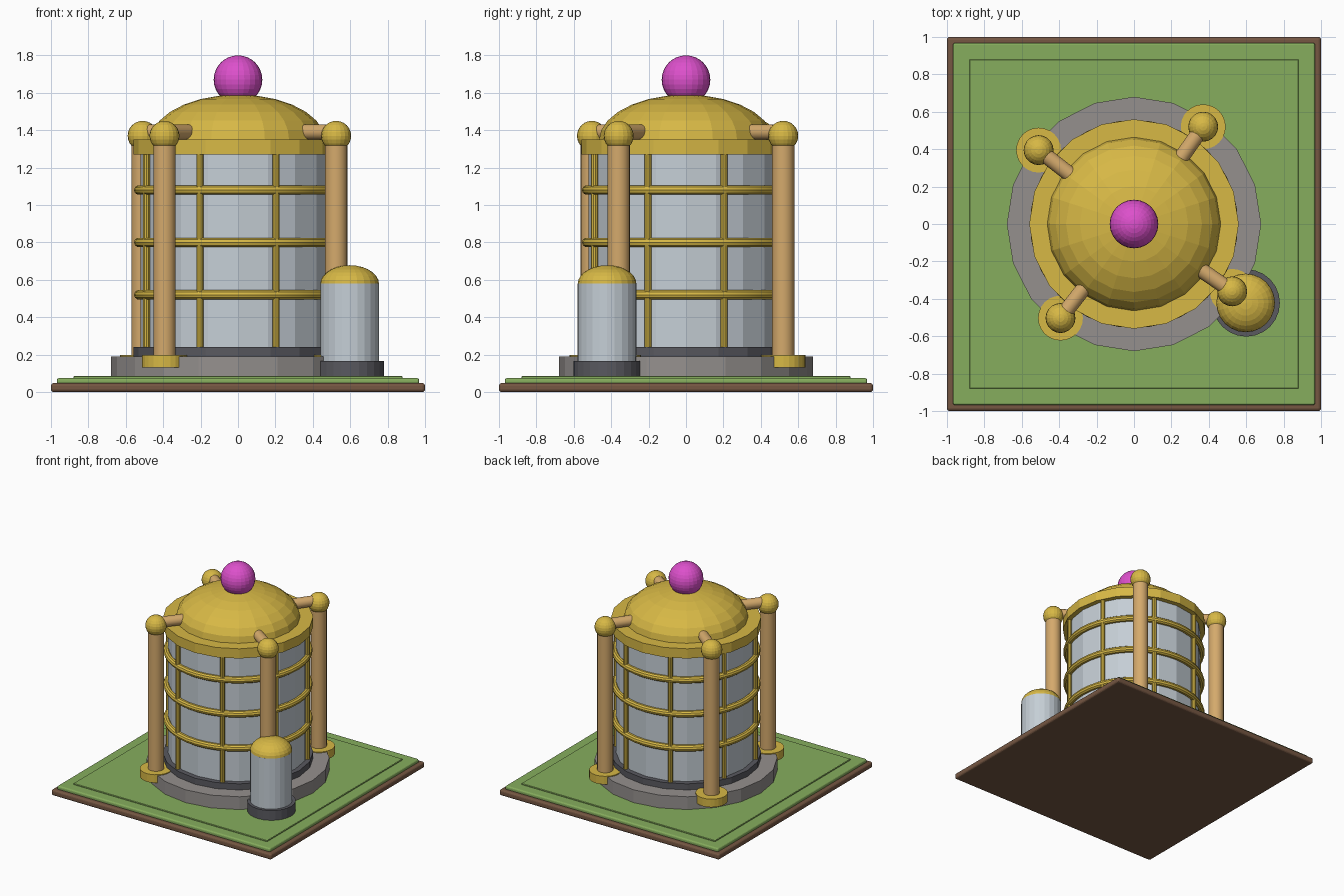
import bpy, bmesh, math
from mathutils import Vector, Matrix

if "Cube" in bpy.data.objects:
    bpy.data.objects.remove(bpy.data.objects["Cube"], do_unlink=True)


def material(name, rgb):
    m = bpy.data.materials.new(name)
    m.use_nodes = True
    m.diffuse_color = (*rgb, 1)
    bsdf = next(n for n in m.node_tree.nodes if n.type == 'BSDF_PRINCIPLED')
    bsdf.inputs["Base Color"].default_value = (*rgb, 1)
    return m


GOLD = material("gold", (0.68, 0.48, 0.06))
TAN = material("tan_wood", (0.66, 0.40, 0.15))
METAL = material("pale_metal", (0.56, 0.62, 0.67))
STONE = material("grey_stone", (0.30, 0.28, 0.27))
DARK = material("dark_grey", (0.10, 0.10, 0.115))
GRASS = material("grass_green", (0.24, 0.42, 0.11))
EARTH = material("earth_brown", (0.18, 0.095, 0.055))
PINK = material("magenta", (0.72, 0.08, 0.60))


def finish(bm, name, mat, smooth=False):
    bmesh.ops.recalc_face_normals(bm, faces=bm.faces)
    me = bpy.data.meshes.new(name)
    bm.to_mesh(me)
    bm.free()
    me.materials.append(mat)
    ob = bpy.data.objects.new(name, me)
    bpy.context.collection.objects.link(ob)
    if smooth:
        bpy.ops.object.select_all(action='DESELECT')
        ob.select_set(True)
        bpy.context.view_layer.objects.active = ob
        bpy.ops.object.shade_smooth_by_angle(angle=math.radians(35))
    return ob


def slab(name, half, z0, z1, mat, bevel):
    bm = bmesh.new()
    bmesh.ops.create_cube(bm, size=1)
    bmesh.ops.scale(bm, vec=(2 * half, 2 * half, z1 - z0), verts=bm.verts)
    bmesh.ops.translate(bm, vec=(0, 0, (z0 + z1) / 2), verts=bm.verts)
    ob = finish(bm, name, mat)
    mod = ob.modifiers.new("edge", 'BEVEL')
    mod.width, mod.segments = bevel, 3


def rod(name, a, b, r, mat, sides=24, smooth=False):
    """Cylinder between two points."""
    a, b = Vector(a), Vector(b)
    d = b - a
    turn = Matrix() if d.x == d.y == 0 else d.to_track_quat('Z', 'Y').to_matrix().to_4x4()
    bm = bmesh.new()
    bmesh.ops.create_cone(bm, cap_ends=True, segments=sides, radius1=r, radius2=r,
                          depth=d.length, matrix=Matrix.Translation((a + b) / 2) @ turn)
    return finish(bm, name, mat, smooth)


def ball(name, c, r, mat, segs=24, rings=16):
    bm = bmesh.new()
    bmesh.ops.create_uvsphere(bm, u_segments=segs, v_segments=rings, radius=r,
                              matrix=Matrix.Translation(c))
    finish(bm, name, mat)


def dome(name, c, r, h, mat, sides, steps):
    """Half ellipsoid spun from a quarter arc."""
    bm = bmesh.new()
    arc = [math.pi / 2 * i / steps for i in range(steps + 1)]
    pts = [bm.verts.new((0, r * math.cos(t), h * math.sin(t))) for t in arc]
    edges = [bm.edges.new(p) for p in zip(pts, pts[1:])]
    bmesh.ops.spin(bm, geom=pts + edges, cent=(0, 0, 0), axis=(0, 0, 1),
                   angle=2 * math.pi, steps=sides)
    bmesh.ops.remove_doubles(bm, verts=bm.verts, dist=0.0005)
    bmesh.ops.holes_fill(bm, edges=[e for e in bm.edges if e.is_boundary], sides=0)
    bmesh.ops.translate(bm, vec=c, verts=bm.verts)
    finish(bm, name, mat)


def hoop(name, z, r, tube, mat, sides=40, tube_sides=10):
    bm = bmesh.new()
    turn = Matrix.Translation((0, r, z)) @ Matrix.Rotation(math.pi / 2, 4, 'Y')
    bmesh.ops.create_circle(bm, segments=tube_sides, radius=tube, matrix=turn)
    bmesh.ops.spin(bm, geom=bm.verts[:] + bm.edges[:], cent=(0, 0, 0), axis=(0, 0, 1),
                   angle=2 * math.pi, steps=sides)
    bmesh.ops.remove_doubles(bm, verts=bm.verts, dist=0.0005)
    finish(bm, name, mat, smooth=True)


# Ground
slab("earth_slab", 1.0, 0, 0.048, EARTH, 0.015)
slab("grass_slab", 0.968, 0.04, 0.075, GRASS, 0.012)
slab("grass_panel", 0.88, 0.06, 0.085, GRASS, 0.004)

# Main building
rod("stone_base", (0, 0, 0.08), (0, 0, 0.19), 0.68, STONE, 20)
rod("dark_plinth", (0, 0, 0.18), (0, 0, 0.24), 0.56, DARK, 20)
rod("main_drum", (0, 0, 0.23), (0, 0, 1.3), 0.52, METAL, 20)
rod("top_rim", (0, 0, 1.27), (0, 0, 1.35), 0.56, GOLD, 20)
dome("roof_dome", (0, 0, 1.345), 0.465, 0.245, GOLD, 20, 7)
ball("roof_ball", (0, 0, 1.67), 0.13, PINK)

# Cage of hoops and bars
for i, z in enumerate((0.52, 0.8, 1.08)):
    hoop(f"cage_hoop_{i + 1}", z, 0.53, 0.026, GOLD)
for i in range(8):
    t = math.pi / 4 * (i + 0.5)
    x, y = 0.53 * math.cos(t), 0.53 * math.sin(t)
    rod(f"cage_bar_{i + 1}", (x, y, 0.235), (x, y, 1.31), 0.019, GOLD, 10, True)

# Pillars with feet, finials and arms into the roof
corners = {"back_right": (-0.51, 0.395), "back_left": (0.37, 0.52),
           "front_left": (0.525, -0.36), "front_right": (-0.393, -0.503)}
for side, (x, y) in corners.items():
    rod(f"{side}_pillar_foot", (x, y, 0.13), (x, y, 0.197), 0.12, GOLD, 24)
    rod(f"{side}_pillar", (x, y, 0.18), (x, y, 1.36), 0.06, TAN, 20, True)
    ball(f"{side}_finial", (x, y, 1.37), 0.08, GOLD, 20, 12)
    k = 0.415 / math.hypot(x, y)
    rod(f"{side}_arm", (x, y, 1.39), (x * k, y * k, 1.39), 0.041, TAN, 16, True)

# Side tank
tx, ty = 0.597, -0.422
rod("tank_foot", (tx + 0.003, ty, 0.083), (tx + 0.003, ty, 0.165), 0.18, DARK, 24)
rod("tank_body", (tx, ty, 0.16), (tx, ty, 0.58), 0.157, METAL, 24)
dome("tank_cap", (tx, ty, 0.578), 0.157, 0.1, GOLD, 24, 7)
